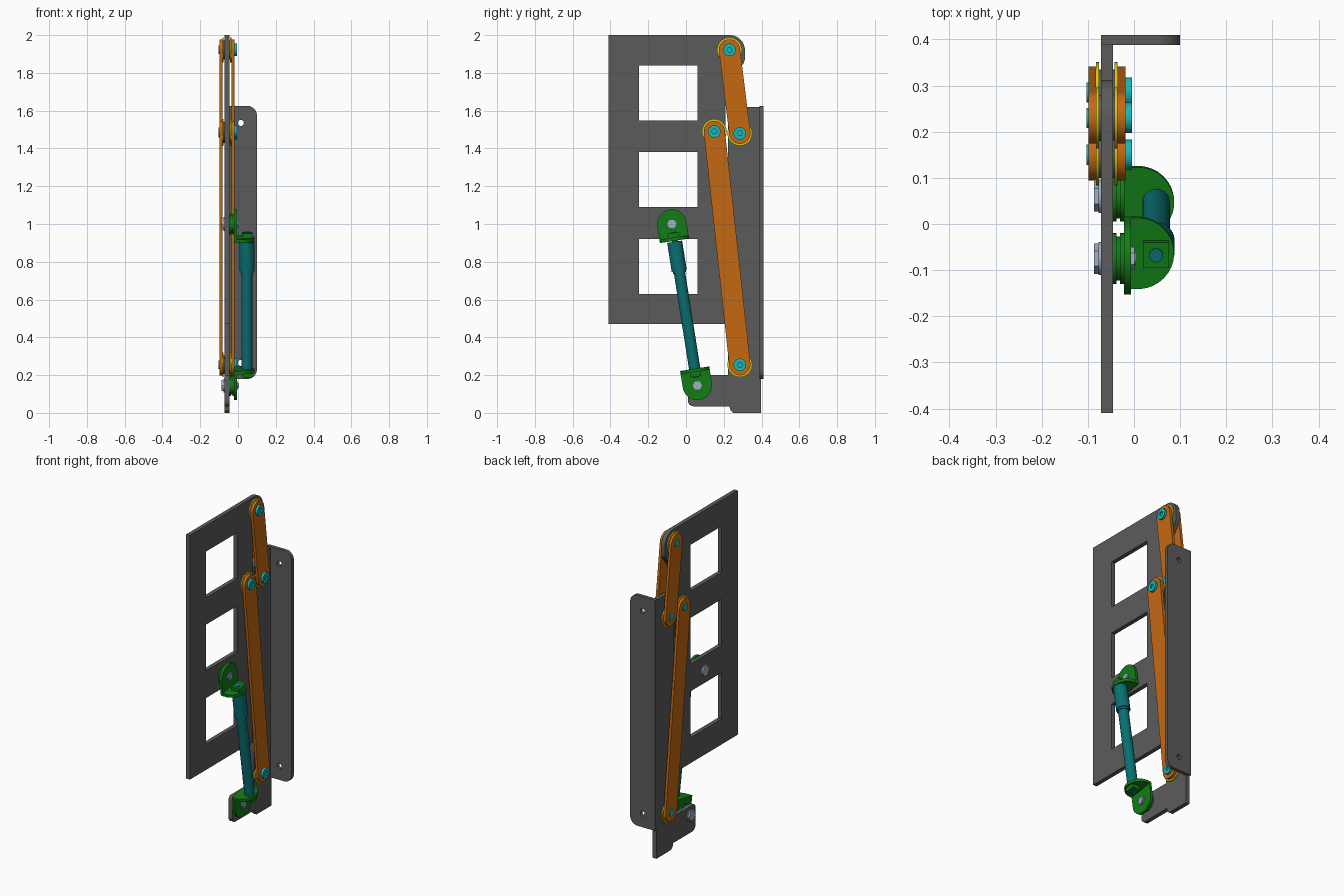
import bpy, bmesh, math
from mathutils import Vector, Matrix

if "Cube" in bpy.data.objects:
    bpy.data.objects.remove(bpy.data.objects["Cube"], do_unlink=True)


def material(name, r, g, b):
    m = bpy.data.materials.new(name)
    m.use_nodes = True
    m.diffuse_color = (r, g, b, 1)
    m.node_tree.nodes["Principled BSDF"].inputs["Base Color"].default_value = (r, g, b, 1)
    return m


GREY = material("dark grey steel", .105, .105, .105)
ORANGE = material("orange", .56, .14, .006)
YELLOW = material("yellow", .68, .55, .01)
CYAN = material("cyan", .008, .48, .48)
GREEN = material("green", .006, .2, .008)
TEAL = material("teal", .003, .16, .17)
BLUE = material("pale blue steel", .35, .43, .58)

X, Y, Z = Vector((1, 0, 0)), Vector((0, 1, 0)), Vector((0, 0, 1))


def circle(u, v, r, n=40):
    return [Vector((u + r * math.cos(2 * math.pi * i / n),
                    v + r * math.sin(2 * math.pi * i / n))) for i in range(n)]


def rect(u0, u1, v0, v1):
    return [Vector(p) for p in ((u0, v0), (u1, v0), (u1, v1), (u0, v1))]


def rounded(corners, steps=10):
    """Outline from (u, v, radius) corners, with each corner turned into an arc."""
    out = []
    for i, (u, v, r) in enumerate(corners):
        p = Vector((u, v))
        if r == 0:
            out.append(p)
            continue
        a = (Vector(corners[i - 1][:2]) - p).normalized()
        b = (Vector(corners[(i + 1) % len(corners)][:2]) - p).normalized()
        half = a.angle(b) / 2
        centre = p + (a + b).normalized() * (r / math.sin(half))
        t = r / math.tan(half)
        start, end = p + a * t - centre, p + b * t - centre
        for k in range(steps + 1):
            q = centre + start.lerp(end, k / steps).normalized() * r
            if not out or (q - out[-1]).length > 1e-4:
                out.append(q)
    if (out[0] - out[-1]).length < 1e-4:
        out.pop()
    return out


def slab(name, outlines, d0, d1, mat, origin=Vector(), u=Y, v=Z):
    """Extrude outlines (first is the edge, others are holes) along u x v from d0 to d1."""
    curve = bpy.data.curves.new(name, 'CURVE')
    curve.dimensions, curve.fill_mode = '2D', 'BOTH'
    curve.extrude = (d1 - d0) / 2
    for pts in outlines:
        s = curve.splines.new('POLY')
        s.points.add(len(pts) - 1)
        for sp, p in zip(s.points, pts):
            sp.co = (p.x, p.y, 0, 1)
        s.use_cyclic_u = True
    temp = bpy.data.objects.new("temp", curve)
    bpy.context.collection.objects.link(temp)
    dg = bpy.context.evaluated_depsgraph_get()
    mesh = bpy.data.meshes.new_from_object(temp.evaluated_get(dg))
    bpy.data.objects.remove(temp, do_unlink=True)
    n = u.cross(v)
    place = Matrix((u, v, n)).transposed().to_4x4()
    place.translation = origin + n * ((d0 + d1) / 2)
    bm = bmesh.new()
    bm.from_mesh(mesh)
    bmesh.ops.remove_doubles(bm, verts=bm.verts, dist=1e-5)
    bm.transform(place)
    bmesh.ops.recalc_face_normals(bm, faces=bm.faces)
    for f in bm.faces:
        f.smooth = True
        f.material_index = 0
    bm.to_mesh(mesh)
    bm.free()
    mesh.set_sharp_from_angle(angle=math.radians(30))
    mesh.materials.clear()
    mesh.materials.append(mat)
    mesh.name = name
    ob = bpy.data.objects.new(name, mesh)
    bpy.context.collection.objects.link(ob)
    return ob


BACK, FRONT = -.072, -.046      # both faces of the sheet plates
MID = (BACK + FRONT) / 2

# Swinging panel with three windows
panel = rounded([(-.41, .47, 0), (.21, .47, 0), (.21, 1.72, .05),
                 (.312, 1.86, .06), (.312, 2, .08), (-.41, 2, 0)])
windows = [rect(-.25, .06, z, z + .29) for z in (.63, 1.09, 1.548)]
slab("panel", [panel] + windows, BACK, FRONT, GREY)

# Fixed frame: web with foot, and the mounting flange
web = rounded([(.01, .035, .03), (.23, .035, 0), (.235, .015, 0), (.25, 0, 0), (.396, 0, 0),
               (.396, 1.62, 0), (.222, 1.62, .08), (.222, .2, 0), (.01, .2, .02)])
slab("frame_web", [web], BACK, FRONT, GREY)
flange = rounded([(BACK, .18, 0), (.1, .18, .05), (.1, 1.625, .05), (BACK, 1.625, 0)])
holes = [circle(.015, z, .016, 20) for z in (.265, 1.535)]
slab("frame_flange", [flange] + holes, -.41, -.388, GREY, u=X, v=Z)

# Paired links on both sides of the plates, with washers and pins
links = {"upper": ((.23, 1.922), (.285, 1.48)), "lower": ((.15, 1.49), (.285, .255))}
for label, (top, bottom) in links.items():
    p, q = Vector((0, *top)), Vector((0, *bottom))
    along = (p - q).normalized()
    across = along.cross(X)
    length, r = (p - q).length, .056
    bar = rounded([(-r, -r, r), (r, -r, r), (r, length + r, r), (-r, length + r, r)])
    for side, d0, d1 in (("left", .0235, .0405), ("right", -.0395, -.0235)):
        slab(f"{label}_link_{side}", [bar], MID + d0, MID + d1, ORANGE, q, across, along)
    for end, (y, z) in (("top", top), ("bottom", bottom)):
        tag = f"{label}_{end}"
        for side, s in (("left", 1), ("right", -1)):
            spans = ((.013, .0165, .05, GREY, "spacer"), (.0165, .0235, .066, YELLOW, "washer"))
            for a, b, rad, mat, part in spans:
                d = sorted((MID + s * a, MID + s * b))
                slab(f"{tag}_{part}_{side}", [circle(y, z, rad)], *d, mat)
        slab(f"{tag}_pin", [circle(y, z, .022)], -.103, -.012, CYAN)
        slab(f"{tag}_pin_head", [circle(y, z, .033), circle(y, z, .014, 6)], -.018, -.004, CYAN)

# Gas strut brackets, bolted to the panel and to the frame foot
upper, lower = Vector((0, -.075, 1)), Vector((0, .06, .145))
axis = (lower - upper).normalized()
span = (lower - upper).length
STRUT_X = .048
for label, pivot, a in (("upper", upper, axis), ("lower", lower, -axis)):
    c = a.cross(X)
    w = .078
    ear = rounded([(-w, -w, w), (w, -w, w), (w, .09, 0), (-w, .09, 0)])
    slab(f"{label}_bracket_ear", [ear], -.022, -.006, GREEN, pivot, c, a)
    shelf = rounded([(-.022, -w, 0), (.087, -w, w), (.087, w, w), (-.022, w, 0)])
    slab(f"{label}_bracket_shelf", [shelf], .072, .09, GREEN, pivot, X, c)
    nut = rect(STRUT_X - .028, STRUT_X + .028, -.028, .028)
    slab(f"{label}_strut_nut", [nut], .047, .072, GREEN, pivot, X, c)
    slab(f"{label}_strut_stud", [circle(STRUT_X, 0, .015)], .043, .1, TEAL, pivot, X, c)
    # Grooved bush between bracket and plate
    for i, (d0, d1, rad) in enumerate(((FRONT, -.038, .055), (-.038, -.03, .048), (-.03, -.022, .055))):
        slab(f"{label}_bush_{i}", [circle(0, 0, rad)], d0, d1, GREEN, pivot)
    # Bolt and nut
    slab(f"{label}_bolt_washer", [circle(0, 0, .036)], -.077, BACK, BLUE, pivot)
    slab(f"{label}_bolt_head", [circle(0, 0, .033, 6)], -.087, -.077, BLUE, pivot)
    slab(f"{label}_bolt_shank", [circle(0, 0, .014)], -.08, .004, BLUE, pivot)
    slab(f"{label}_bolt_nut", [circle(0, 0, .025, 6)], -.006, .001, BLUE, pivot)

# Gas strut: wide sleeve and long slim tube
side = axis.cross(X)
for part, rad, d0, d1 in (("sleeve", .04, .095, .25), ("collar", .035, .25, .262),
                          ("tube", .03, .262, span - .09)):
    slab(f"strut_{part}", [circle(STRUT_X, 0, rad)], d0, d1, TEAL, upper, X, side)
